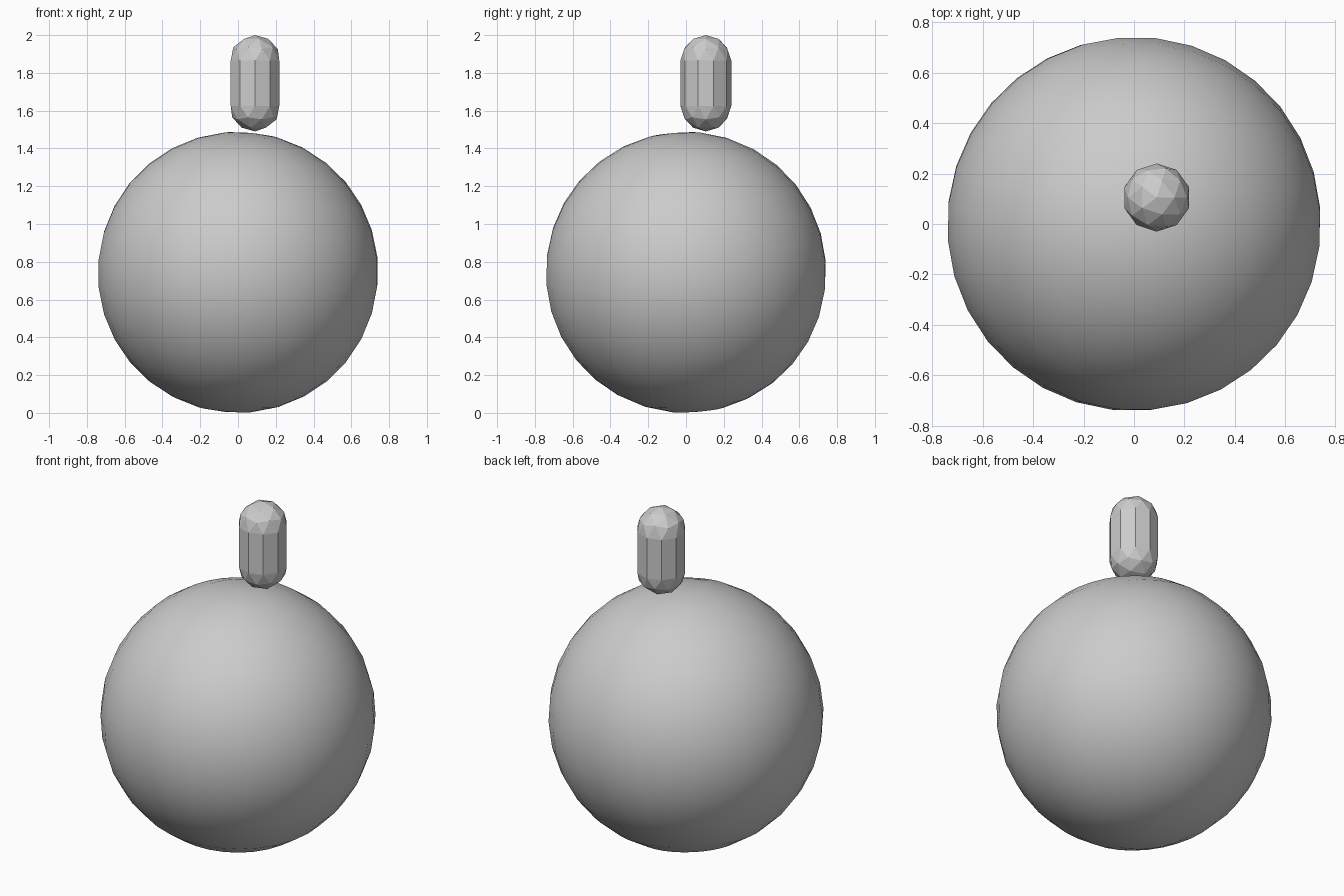
import bpy
import bmesh
from math import radians

cube = bpy.data.objects.get("Cube")
if cube:
    bpy.data.objects.remove(cube, do_unlink=True)

# One plain grey for everything
GREY = (0.6, 0.6, 0.6, 1.0)
grey = bpy.data.materials.new("plain_grey")
grey.use_nodes = True
grey.diffuse_color = GREY
grey.node_tree.nodes["Principled BSDF"].inputs["Base Color"].default_value = GREY


def make_part(name, bm, location, smooth):
    mesh = bpy.data.meshes.new(name)
    bm.to_mesh(mesh)
    bm.free()
    mesh.materials.append(grey)
    for poly in mesh.polygons:
        poly.use_smooth = smooth
    obj = bpy.data.objects.new(name, mesh)
    obj.location = location
    bpy.context.collection.objects.link(obj)
    return obj


# Large smooth ball, tilted slightly
RADIUS = 0.744
bm = bmesh.new()
bmesh.ops.create_uvsphere(bm, u_segments=32, v_segments=16, radius=RADIUS)
ball = make_part("large_ball", bm, (0, 0, RADIUS), True)
ball.rotation_euler = [radians(5)] * 3

# Small faceted capsule: a low-poly sphere split at its equator and stretched
CAP, HALF = 0.135, 0.12
bm = bmesh.new()
bmesh.ops.create_icosphere(bm, subdivisions=2, radius=CAP)
equator = [e for e in bm.edges if all(abs(v.co.z) < 0.001 for v in e.verts)]
bmesh.ops.split_edges(bm, edges=equator)
for v in bm.verts:
    v.co.z += HALF if sum(f.calc_center_median().z for f in v.link_faces) > 0 else -HALF
rims = [e for e in bm.edges if e.is_boundary]
bmesh.ops.bridge_loops(bm, edges=rims)
bmesh.ops.recalc_face_normals(bm, faces=bm.faces)
make_part("faceted_capsule", bm, (0.09, 0.105, 2 - CAP - HALF), False)
